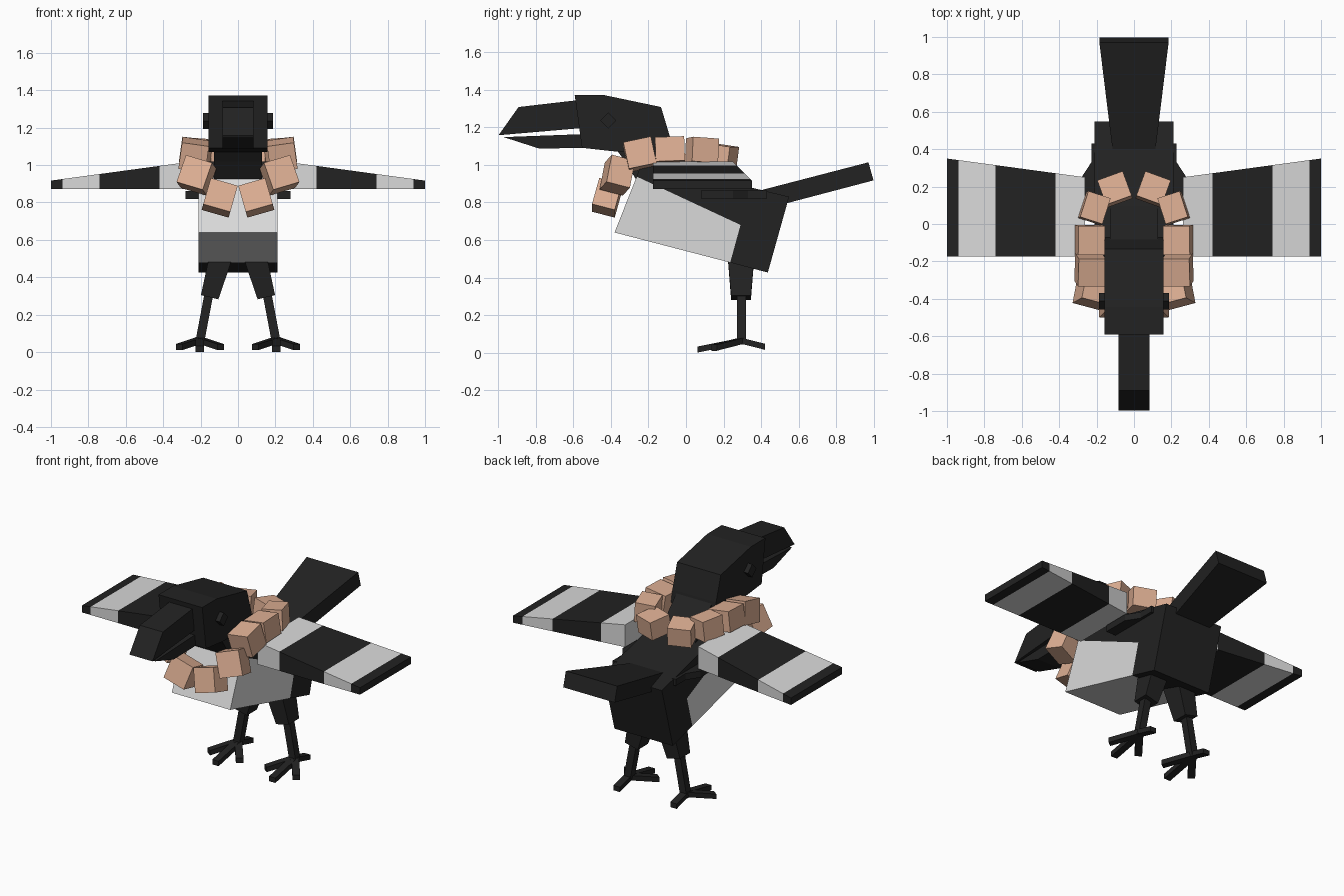
import bpy, bmesh
from math import radians
from mathutils import Matrix, Vector, Euler

cube = bpy.data.objects.get("Cube")
if cube:
    bpy.data.objects.remove(cube, do_unlink=True)


def material(name, rgb):
    m = bpy.data.materials.new(name)
    m.use_nodes = True
    m.diffuse_color = (*rgb, 1)
    bsdf = next(n for n in m.node_tree.nodes if n.type == 'BSDF_PRINCIPLED')
    bsdf.inputs["Base Color"].default_value = (*rgb, 1)
    bsdf.inputs["Roughness"].default_value = 0.9
    return m


BLACK = material("feather black", (0.016, 0.016, 0.016))
WHITE = material("feather pale grey", (0.70, 0.70, 0.70))
TAN = material("ruff tan", (0.73, 0.43, 0.295))


def finish(name, bm, mats):
    bmesh.ops.recalc_face_normals(bm, faces=bm.faces[:])
    me = bpy.data.meshes.new(name)
    bm.to_mesh(me)
    bm.free()
    for m in mats:
        me.materials.append(m)
    ob = bpy.data.objects.new(name, me)
    bpy.context.collection.objects.link(ob)
    return ob


def loft(name, rings, mats, bands=None):
    """Skin a row of matching rings and cap both ends; bands gives a material per span."""
    bm = bmesh.new()
    rows = [[bm.verts.new(p) for p in r] for r in rings]
    n = len(rings[0])
    bands = bands or [0] * (len(rings) - 1)
    for k, band in enumerate(bands):
        a, b = rows[k], rows[k + 1]
        for i in range(n):
            j = (i + 1) % n
            bm.faces.new((a[i], a[j], b[j], b[i])).material_index = band
    bm.faces.new(rows[0]).material_index = bands[0]
    bm.faces.new(rows[-1]).material_index = bands[-1]
    return finish(name, bm, mats)


def prism(name, profile, half, mat):
    """Side profile (y, z) widened across x; half may be one width or one per point."""
    if not isinstance(half, (list, tuple)):
        half = [half] * len(profile)
    rings = [[(s * h, y, z) for (y, z), h in zip(profile, half)] for s in (-1, 1)]
    return loft(name, rings, [mat])


def rect(x0, x1, y0, y1, z0, z1=None):
    """Ring lying across z, with its back edge at z1."""
    z1 = z0 if z1 is None else z1
    return [(x0, y0, z0), (x1, y0, z0), (x1, y1, z1), (x0, y1, z1)]


def beam(name, a, b, width, height):
    """Square bar between two points."""
    a, b = Vector(a), Vector(b)
    side = (b - a).cross(Vector((0, 0, 1))).normalized() * width / 2
    up = Vector((0, 0, height / 2))
    rings = [[p - side - up, p + side - up, p + side + up, p - side + up] for p in (a, b)]
    return loft(name, rings, [BLACK])


# Body: pale belly wedge under a black back and rump
prism("belly", [(-.38, .64), (-.262, .937), (.29, .68), (.235, .48)], .21, WHITE)
prism("back", [(-.262, .937), (.29, .68), (.235, .48), (.435, .427), (.548, .83),
               (-.235, 1.02)], .21, BLACK)

# Tail, flaring towards its end
prism("tail", [(.40, .865), (.97, 1.013), (.997, .917), (.42, .765)],
      [.115, .185, .185, .115], BLACK)

# Head, neck and open beak
prism("head", [(-.592, 1.372), (-.443, 1.372), (-.133, 1.307), (-.085, 1.147),
               (-.07, 1.07), (-.37, 1.07), (-.553, 1.09)], .157, BLACK)
prism("neck", [(-.37, 1.08), (-.09, 1.14), (.02, 1.02), (.13, .9), (-.24, .88),
               (-.325, 1.02)], .128, BLACK)
prism("upper_beak", [(-.997, 1.157), (-.89, 1.307), (-.57, 1.344), (-.555, 1.195)], .083, BLACK)
prism("lower_beak", [(-.97, 1.147), (-.78, 1.086), (-.54, 1.09), (-.54, 1.163)], .083, BLACK)

# Ruff blocks of one side, front to back: centre, size, rotation in degrees
RUFF = [
    ((.098, -.42, .825), (.15, .125, .15), (-15, -16, 0)),
    ((.222, -.365, .945), (.15, .13, .155), (-15, -16, 15)),
    ((.235, -.245, 1.055), (.145, .15, .145), (12, -8, 0)),
    ((.235, -.085, 1.075), (.145, .155, .13), (2, -8, 0)),
    ((.212, .085, 1.075), (.125, .145, .13), (-4, -4, 18)),
    ((.102, .185, 1.045), (.145, .14, .12), (-8, 0, -20)),
]

# Wing stations: x, back edge, top height; bands alternate along the span
ROOT, TIP = .262, 1.0
STATIONS = [ROOT, .42, .74, .937, TIP]

for side, s in (("left", 1), ("right", -1)):
    # Eye stud
    d = .043
    loft(side + "_eye", [[(s * x, -.413 + dy, 1.235 + dz) for dy, dz in
                          ((-d, 0), (0, d), (d, 0), (0, -d))] for x in (.14, .187)], [BLACK])

    # Striped wing, tapering in height and growing in depth
    rings = []
    for x in STATIONS:
        t = (x - ROOT) / (TIP - ROOT)
        back, top = .25 + .1 * t, 1.017 - .1 * t
        rings.append([(s * x, -.175, .872), (s * x, back, .872),
                      (s * x, back, top), (s * x, -.175, top)])
    loft(side + "_wing", rings, [BLACK, WHITE], [1, 0, 1, 0])

    # Shoulder plate joining wing and back
    plan = [(.2, .43), (.228, .43), (.228, .33), (.28, .25), (.28, .08), (.2, .08)]
    loft(side + "_shoulder", [[(s * x, y, z) for x, y in plan] for z in (.82, .862)], [BLACK])

    # Ruff
    for i, (c, size, rot) in enumerate(RUFF):
        rx, ry, rz = (radians(a) for a in rot)
        mat = (Matrix.Translation((s * c[0], c[1], c[2]))
               @ Euler((rx, s * ry, s * rz)).to_matrix().to_4x4()
               @ Matrix.Diagonal((*size, 1)))
        bm = bmesh.new()
        bmesh.ops.create_cube(bm, size=1, matrix=mat)
        finish(f"{side}_ruff_block_{i + 1}", bm, [TAN])

    # Leg: thigh and shin leaning outwards
    def flip(ring):
        return [(s * x, y, z) for x, y, z in ring]
    loft(side + "_thigh", [flip(rect(.02, .15, .22, .365, .53)),
                           flip([(.105, .24, .282), (.198, .24, .305),
                                 (.198, .345, .305), (.105, .345, .282)])], [BLACK])
    loft(side + "_shin", [flip(rect(.128, .176, .27, .318, .33)),
                          flip(rect(.182, .23, .27, .318, .045))], [BLACK])

    # Foot: three toes forward, one back
    ankle = (s * .204, .294, .064)
    for toe, tip in (("front", (.204, .06, .017)), ("outer", (.315, .15, .027)),
                     ("inner", (.093, .15, .027)), ("back", (.204, .42, .032))):
        beam(f"{side}_{toe}_toe", ankle, (s * tip[0], tip[1], tip[2]), .045, .032)
